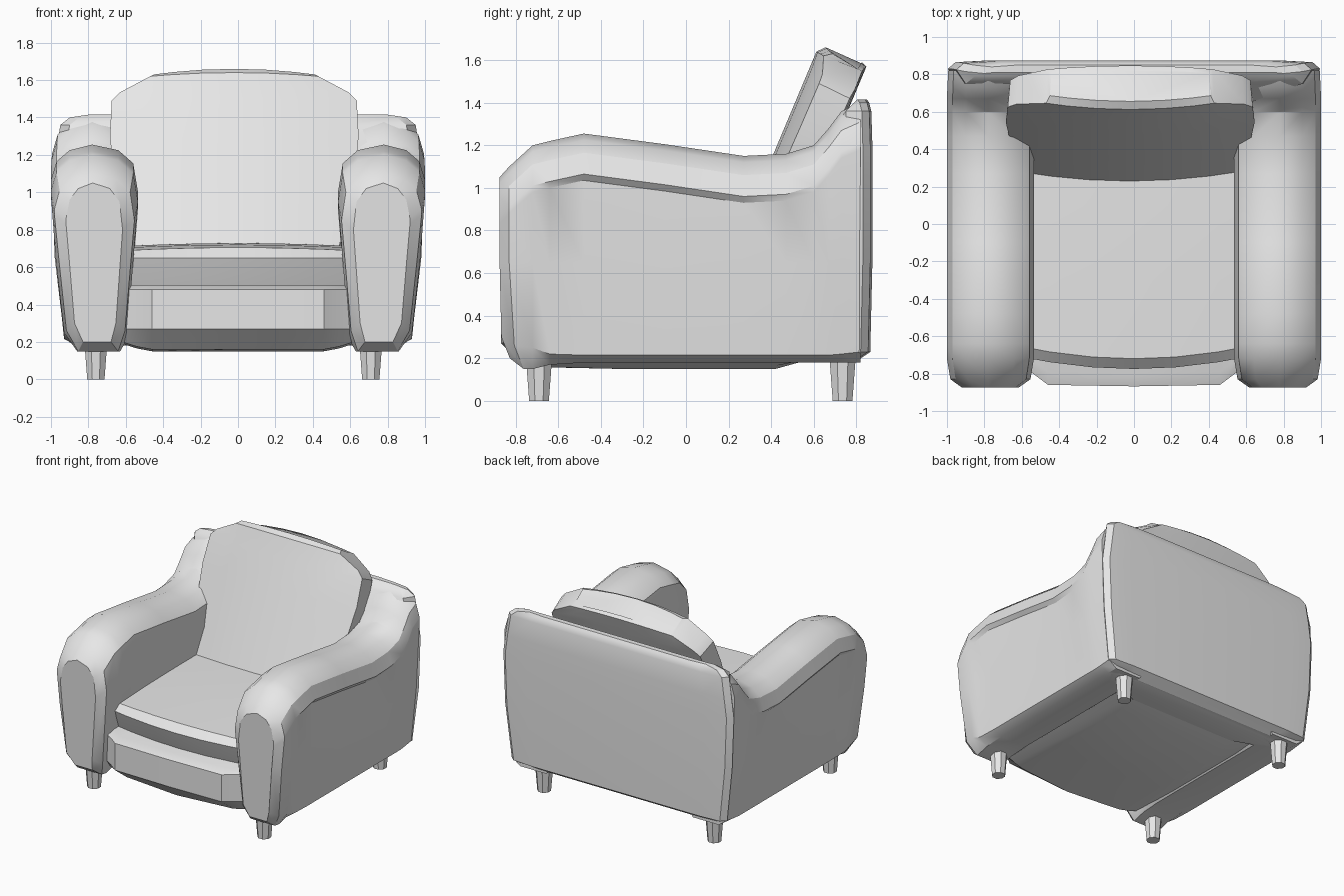
import bpy, bmesh, math

if "Cube" in bpy.data.objects:
    bpy.data.objects.remove(bpy.data.objects["Cube"])

fabric = bpy.data.materials.new("light_grey")
fabric.diffuse_color = (0.8, 0.8, 0.8, 1)
fabric.use_nodes = True
fabric.node_tree.nodes["Principled BSDF"].inputs["Base Color"].default_value = fabric.diffuse_color


def loft(name, rings, angle=30):
    """Skin a row of equal-length closed rings and cap both ends."""
    bm = bmesh.new()
    rows = [[bm.verts.new(p) for p in r] for r in rings]
    n = len(rows[0])
    for a, b in zip(rows, rows[1:]):
        for i in range(n):
            j = (i + 1) % n
            bm.faces.new((a[i], a[j], b[j], b[i]))
    bm.faces.new(rows[0])
    bm.faces.new(rows[-1])
    bmesh.ops.recalc_face_normals(bm, faces=bm.faces)
    me = bpy.data.meshes.new(name)
    bm.to_mesh(me)
    bm.free()
    me.materials.append(fabric)
    ob = bpy.data.objects.new(name, me)
    bpy.context.collection.objects.link(ob)
    bpy.ops.object.select_all(action='DESELECT')
    ob.select_set(True)
    bpy.context.view_layer.objects.active = ob
    bpy.ops.object.shade_smooth_by_angle(angle=math.radians(angle))
    return ob


# Arms: section across x and z, swept from front to back
def arm_ring(side, y, top, low, bevel, width, recess):
    pts = [(0.63, low), (0.59, low + bevel), (0.535, top - 0.25),
           (0.56, top - 0.1), (0.64, top - 0.03), (0.78, top),
           (0.9, top - 0.03), (0.97, top - 0.09), (1.0, top - 0.19),
           (1.0 - recess, top - 0.22), (0.975 - recess / 2, 0.65),
           (0.93, low + bevel), (0.86, low)]
    ring = []
    for x, z in pts:
        x = 0.77 + (x - 0.77) * width
        # front toe curls back underneath
        dy = 0.06 * max(0, (0.32 - z) / 0.15) if y < -0.8 else 0
        ring.append((side * x, y + dy, z))
    return ring


# y, top, bottom, bottom bevel, width factor, side panel recess
ARM = [(-0.875, 1.05, 0.2, 0.1, 0.65, 0),
       (-0.83, 1.1, 0.15, 0.11, 0.92, 0),
       (-0.72, 1.2, 0.15, 0.1, 1, 0),
       (-0.64, 1.22, 0.17, 0.05, 1, 0.02),
       (-0.48, 1.255, 0.18, 0.035, 1, 0.025),
       (-0.1, 1.205, 0.18, 0.035, 1, 0.025),
       (0.27, 1.15, 0.18, 0.035, 1, 0.025),
       (0.47, 1.16, 0.18, 0.035, 1, 0.015),
       (0.6, 1.2, 0.18, 0.035, 1, 0),
       (0.67, 1.28, 0.18, 0.035, 1, 0),
       (0.73, 1.36, 0.18, 0.04, 0.99, 0),
       (0.82, 1.4, 0.18, 0.05, 0.97, 0)]
for side, tag in ((-1, "left"), (1, "right")):
    loft(tag + "_arm", [arm_ring(side, *a) for a in ARM])

# Back shell: height, half width, front y, back y
SHELL = [(0.18, 0.84, 0.55, 0.79), (0.23, 0.93, 0.5, 0.865),
         (0.65, 0.98, 0.5, 0.875), (1.05, 0.995, 0.52, 0.875),
         (1.2, 0.975, 0.62, 0.875), (1.36, 0.95, 0.75, 0.87),
         (1.4, 0.9, 0.79, 0.86), (1.415, 0.8, 0.81, 0.85)]


def shell_ring(z, w, f, b):
    half = [(0.55 * w, f), (w - 0.05, max(f, b - 0.12)),
            (w, b - 0.045), (w - 0.04, b - 0.01), (0.78 * w, b)]
    return ([(x, y, z) for x, y in half]
            + [(-x, y, z) for x, y in reversed(half)])


loft("back_shell", [shell_ring(*s) for s in SHELL])

# Seat base with a rounded front panel and padded underside
BASE = [(-0.62, -0.75, 0.19), (-0.54, -0.8, 0.165), (-0.46, -0.86, 0.15),
        (0, -0.868, 0.15), (0.46, -0.86, 0.15), (0.54, -0.8, 0.165),
        (0.62, -0.75, 0.19)]
loft("seat_base", [[(x, f, 0.27), (x, f, 0.48), (x, f + 0.07, 0.505),
                    (x, 0.6, 0.505), (x, 0.6, 0.2), (x, 0.42, low),
                    (x, -0.3, low), (x, -0.76 + 0.1 * abs(x), low + 0.01)]
                   for x, f, low in BASE])


# Seat cushion: profile in y and z, bowed across x
def seat_ring(x):
    k = (x / 0.58) ** 2
    s, d = 0.06 * k, 0.015 * k
    return [(x, -0.71 + s, 0.49), (x, -0.74 + s, 0.56),
            (x, -0.775 + s, 0.65), (x, -0.72 + s, 0.705 - d),
            (x, -0.3, 0.72 - d), (x, 0.1, 0.728 - d),
            (x, 0.5, 0.73 - d), (x, 0.5, 0.49)]


loft("seat_cushion", [seat_ring(x) for x in
                      (-0.6, -0.45, -0.22, 0, 0.22, 0.45, 0.6)], 25)


# Back cushion: leaning, bowed front, arched top
def cushion_ring(z, w, push=0, depth=0.235, arch=0):
    f = 0.23 + 0.42 * (z - 0.73) + push
    ts = (-1, -0.75, -0.4, 0, 0.4, 0.75, 1)
    front = [(w * t - 0.02, f + 0.06 * (w * t / 0.6) ** 2,
              z - arch * t * t) for t in ts]
    back = [(w * t * 0.98 - 0.02, f + depth - 0.02 * t * t,
             z - 0.07 - arch * t * t) for t in reversed(ts)]
    return front + back


loft("back_cushion", [cushion_ring(0.7, 0.56),
                      cushion_ring(0.9, 0.6),
                      cushion_ring(1.1, 0.645),
                      cushion_ring(1.3, 0.665),
                      cushion_ring(1.5, 0.655, arch=0.01),
                      cushion_ring(1.56, 0.61, arch=0.025),
                      cushion_ring(1.64, 0.45, arch=0.02),
                      cushion_ring(1.66, 0.43, 0.035, 0.17, 0.03)])

# Tapered legs
for x, tag in ((-0.76, "left"), (0.71, "right")):
    for y, row in ((-0.69, "front"), (0.735, "back")):
        loft(f"{row}_{tag}_leg",
             [[(x + r * math.cos(a * math.pi / 4 + math.pi / 8),
                y + r * math.sin(a * math.pi / 4 + math.pi / 8), z)
               for a in range(8)] for z, r in ((0, 0.05), (0.22, 0.068))])
